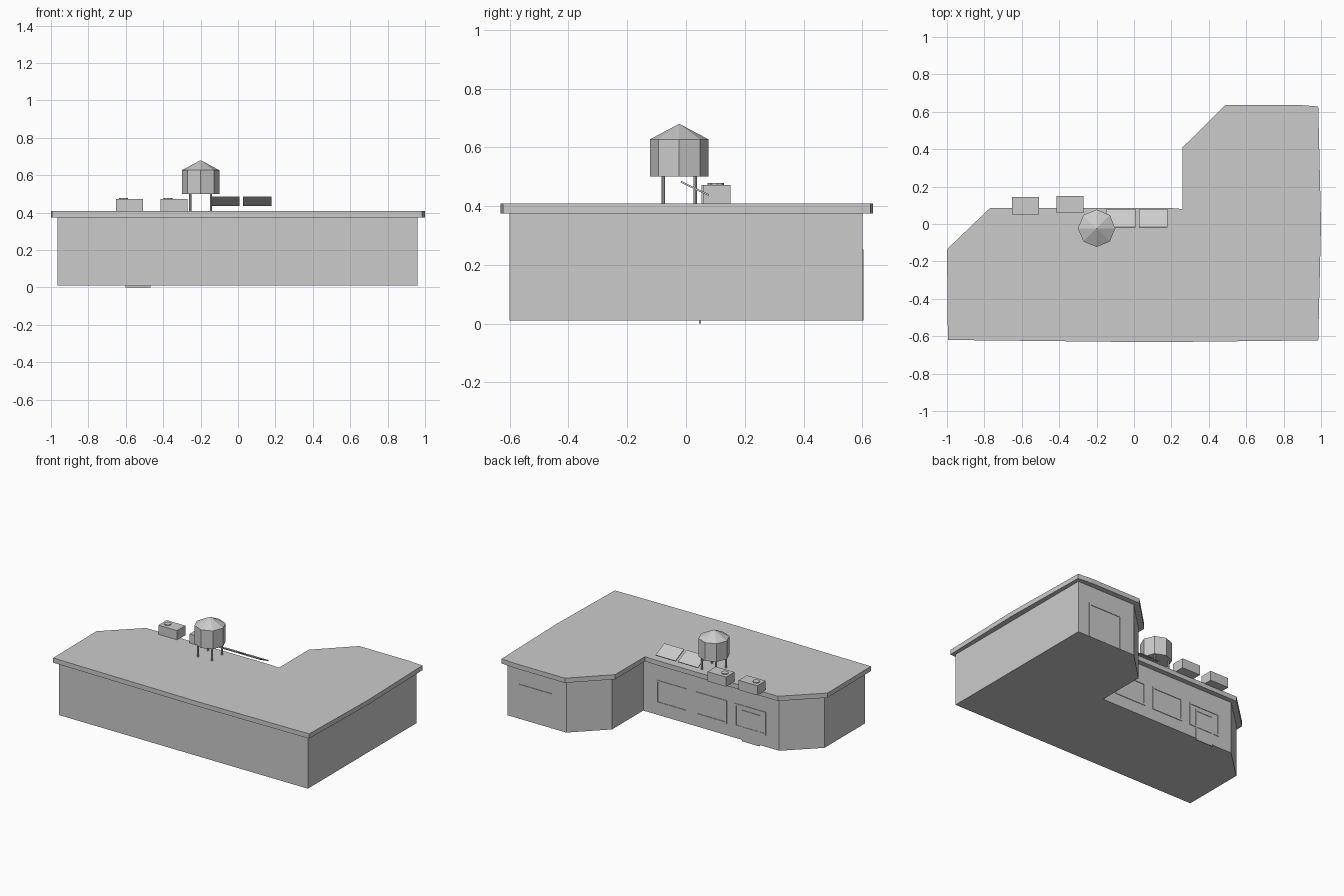
import bpy, bmesh, math
from mathutils import Matrix, Vector

if "Cube" in bpy.data.objects:
    bpy.data.objects.remove(bpy.data.objects["Cube"])

grey = bpy.data.materials.new("plain grey")
grey.diffuse_color = (0.6, 0.6, 0.6, 1)
grey.use_nodes = True
grey.node_tree.nodes["Principled BSDF"].inputs["Base Color"].default_value = grey.diffuse_color


def finish(name, bm):
    bmesh.ops.recalc_face_normals(bm, faces=bm.faces)
    mesh = bpy.data.meshes.new(name)
    bm.to_mesh(mesh)
    bm.free()
    mesh.materials.append(grey)
    obj = bpy.data.objects.new(name, mesh)
    bpy.context.collection.objects.link(obj)
    return obj


def add_box(bm, lo, hi):
    lo, hi = Vector(lo), Vector(hi)
    m = Matrix.Translation((lo + hi) / 2) @ Matrix.Diagonal((*(hi - lo), 1))
    bmesh.ops.create_cube(bm, size=1, matrix=m)


def box(name, lo, hi):
    bm = bmesh.new()
    add_box(bm, lo, hi)
    return finish(name, bm)


def prism(name, outline, z0, z1):
    bm = bmesh.new()
    face = bm.faces.new([bm.verts.new((x, y, z0)) for x, y in outline])
    ext = bmesh.ops.extrude_face_region(bm, geom=[face])["geom"]
    verts = [v for v in ext if isinstance(v, bmesh.types.BMVert)]
    bmesh.ops.translate(bm, verts=verts, vec=(0, 0, z1 - z0))
    # keep the bottom cap closed
    bmesh.ops.holes_fill(bm, edges=bm.edges)
    return finish(name, bm)


def cone(name, sides, r0, r1, z0, z1, x, y):
    bm = bmesh.new()
    bmesh.ops.create_cone(bm, cap_ends=True, segments=sides, radius1=r0, radius2=r1, depth=z1 - z0,
                          matrix=Matrix.Translation((x, y, (z0 + z1) / 2)))
    return finish(name, bm)


def frame(name, x0, x1, z0, z1, wall_y, sill=True):
    """Thin raised trim around an opening on a wall facing +y."""
    w, a, b = 0.012, wall_y - 0.005, wall_y + 0.004
    bm = bmesh.new()
    add_box(bm, (x0, a, z0), (x0 + w, b, z1))
    add_box(bm, (x1 - w, a, z0), (x1, b, z1))
    add_box(bm, (x0 + w, a, z1 - w), (x1 - w, b, z1))
    if sill:
        add_box(bm, (x0 + w, a, z0), (x1 - w, b, z0 + w))
    return finish(name, bm)


# L-shaped building with cut corners, and its overhanging roof slab
prism("walls", [(-0.965, -0.6), (0.96, -0.6), (0.96, 0.6), (0.505, 0.6), (0.295, 0.395),
                (0.295, 0.05), (-0.755, 0.05), (-0.965, -0.15)], 0.01, 0.376)
prism("roof", [(-0.995, -0.62), (0.1, -0.632), (0.985, -0.622), (1.0, 0.0), (0.985, 0.628),
               (0.88, 0.637), (0.49, 0.637), (0.26, 0.41), (0.26, 0.08), (0.2, 0.085),
               (-0.77, 0.085), (-1.0, -0.135)], 0.375, 0.408)

# Windows, door and garage opening on the rear walls
for i, x in enumerate((0.073, -0.23, -0.533)):
    frame(f"window_frame_{i + 1}", x - 0.121, x + 0.121, 0.09, 0.252, 0.05)
box("door", (-0.602, 0.045, 0), (-0.468, 0.051, 0.21))
frame("door_frame", -0.608, -0.462, 0.01, 0.218, 0.05, sill=False)
frame("garage_frame", 0.61, 0.873, 0.01, 0.252, 0.6, sill=False)

# Rooftop cooling units with fan caps
for i, (x, y) in enumerate(((-0.58, 0.098), (-0.343, 0.105))):
    box(f"cooling_unit_{i + 1}", (x - 0.072, y - 0.046, 0.405), (x + 0.072, y + 0.046, 0.472))
    cone(f"fan_cap_{i + 1}", 8, 0.024, 0.024, 0.47, 0.478, x - 0.032, y)

# Tilted solar panels
for i, x in enumerate((-0.07, 0.103)):
    panel = box(f"solar_panel_{i + 1}", (-0.077, -0.053, -0.003), (0.077, 0.053, 0.003))
    panel.location = (x, 0.03, 0.46)
    panel.rotation_euler.x = -math.atan2(0.046, 0.097)

# Water tower: octagonal tank, pointed lid and four legs
tx, ty = -0.2, -0.023
cone("tank", 8, 0.1, 0.1, 0.5, 0.627, tx, ty)
cone("tank_lid", 8, 0.1, 0, 0.627, 0.68, tx, ty)
for i, (sx, sy) in enumerate(((-1, -1), (1, -1), (1, 1), (-1, 1))):
    cone(f"tank_leg_{i + 1}", 8, 0.006, 0.006, 0.4, 0.502, tx + sx * 0.055, ty + sy * 0.055)
